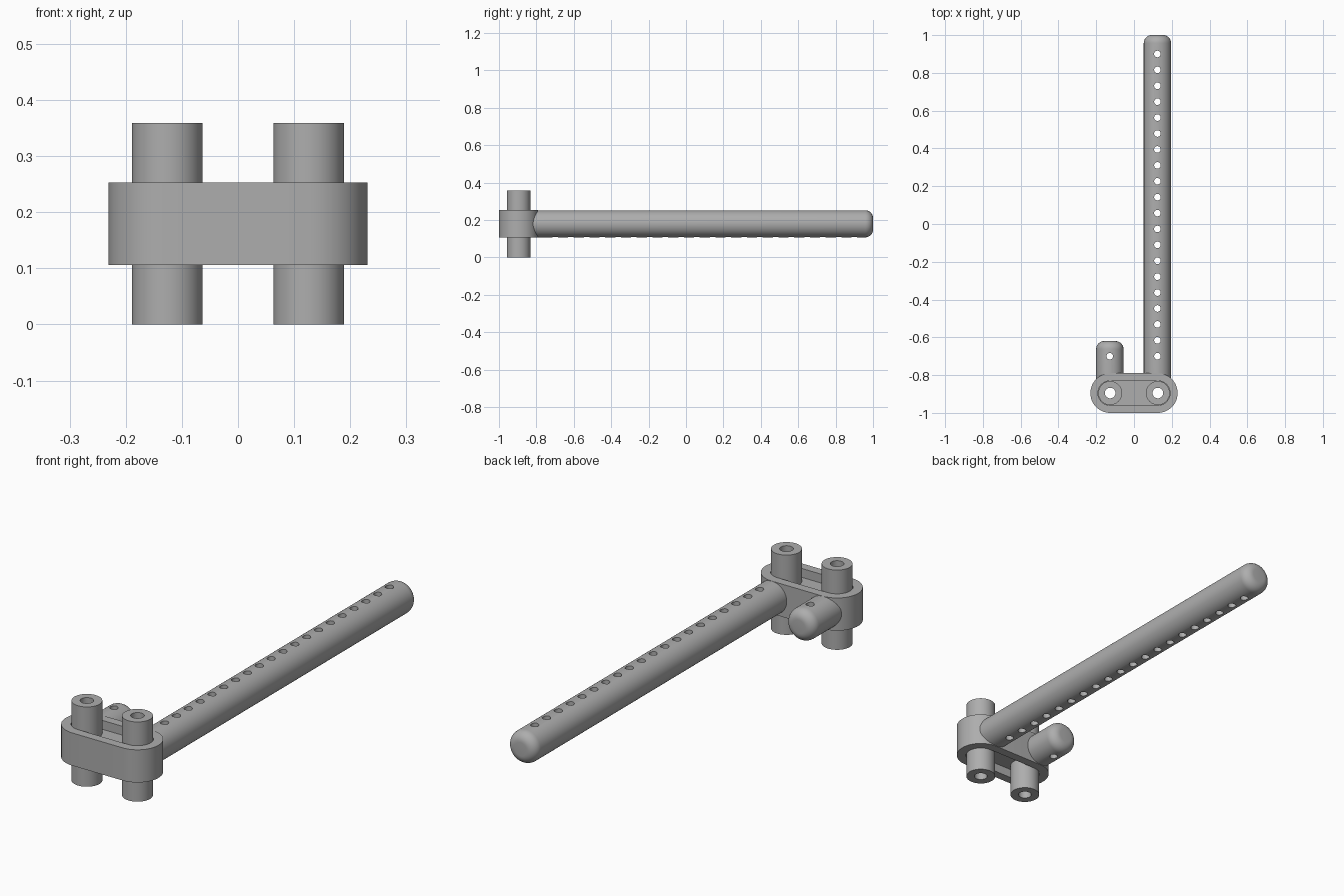
import bpy, bmesh, math
from mathutils import Matrix, Vector

if "Cube" in bpy.data.objects:
    bpy.data.objects.remove(bpy.data.objects["Cube"])

grey = bpy.data.materials.new("steel_grey")
grey.diffuse_color = (0.42, 0.42, 0.42, 1)
grey.use_nodes = True
grey.node_tree.nodes["Principled BSDF"].inputs["Base Color"].default_value = grey.diffuse_color

PIN_X, PIN_Y, ROD_Z, ROD_R = 0.126, -0.895, 0.18, 0.0725
Z0, Z1, TOP = 0.106, 0.253, 0.359


def make(name, bm, cutter=False):
    bmesh.ops.recalc_face_normals(bm, faces=bm.faces)
    me = bpy.data.meshes.new(name)
    bm.to_mesh(me)
    bm.free()
    me.materials.append(grey)
    ob = bpy.data.objects.new(name, me)
    bpy.context.collection.objects.link(ob)
    if cutter:
        ob.hide_render = True
        ob.hide_viewport = True
        ob.display_type = 'WIRE'
    return ob


def finish(ob, cutters=()):
    for c in cutters:
        m = ob.modifiers.new("cut", 'BOOLEAN')
        m.operation, m.solver, m.object = 'DIFFERENCE', 'EXACT', c
    bpy.ops.object.select_all(action='DESELECT')
    ob.select_set(True)
    bpy.context.view_layer.objects.active = ob
    for m in list(ob.modifiers):
        bpy.ops.object.modifier_apply(modifier=m.name)
    bpy.ops.object.shade_smooth_by_angle(angle=math.radians(35))


def stadium(bm, r, z0, z1, n=24):
    """Extruded slot shape running between the two pin centres."""
    pts = []
    for side, start in ((1, -math.pi / 2), (-1, math.pi / 2)):
        for i in range(n + 1):
            a = start + math.pi * i / n
            pts.append((side * PIN_X + r * math.cos(a), PIN_Y + r * math.sin(a), z0))
    face = bm.faces.new([bm.verts.new(p) for p in pts])
    res = bmesh.ops.extrude_face_region(bm, geom=[face], use_keep_orig=True)
    moved = [v for v in res["geom"] if isinstance(v, bmesh.types.BMVert)]
    bmesh.ops.translate(bm, verts=moved, vec=(0, 0, z1 - z0))


def cylinder(bm, x, y, r, z0, z1, n=48):
    bmesh.ops.create_cone(bm, cap_ends=True, segments=n, radius1=r, radius2=r,
                          depth=z1 - z0, matrix=Matrix.Translation((x, y, (z0 + z1) / 2)))


def rod(name, x, y0, y1, fillet=0.042, n=48):
    """Round bar along y with a filleted far end."""
    prof = [(0, y0), (ROD_R, y0)]
    for i in range(9):
        a = math.pi / 2 * i / 8
        prof.append((ROD_R - fillet + fillet * math.cos(a), y1 - fillet + fillet * math.sin(a)))
    prof.append((0, y1))
    bm = bmesh.new()
    vs = [bm.verts.new((x + r, y, ROD_Z)) for r, y in prof]
    es = [bm.edges.new(p) for p in zip(vs, vs[1:])]
    bmesh.ops.spin(bm, geom=vs + es, cent=Vector((x, 0, ROD_Z)), axis=(0, 1, 0),
                   angle=2 * math.pi, steps=n)
    bmesh.ops.remove_doubles(bm, verts=bm.verts, dist=1e-4)
    return make(name, bm)


# cutters: bores through the pins, slot recesses, row of rod holes
bm = bmesh.new()
for s in (-1, 1):
    cylinder(bm, s * PIN_X, PIN_Y, 0.028, -0.1, 0.5, 32)
bore_cutter = make("bore_cutter", bm, True)

bm = bmesh.new()
stadium(bm, 0.065, Z1 - 0.04, Z1 + 0.1)
stadium(bm, 0.065, Z0 - 0.1, Z0 + 0.04)
slot_cutter = make("slot_cutter", bm, True)

bm = bmesh.new()
for i in range(20):
    cylinder(bm, 0.124, -0.70 + i * 1.6 / 19, 0.0175, 0, 0.4, 20)
cylinder(bm, -0.128, -0.70, 0.0175, 0, 0.4, 20)
hole_cutter = make("rod_hole_cutter", bm, True)

# link block
bm = bmesh.new()
stadium(bm, 0.105, Z0, Z1)
finish(make("link_block", bm), (slot_cutter, bore_cutter))

# hollow pins
for name, s in (("left_pin", -1), ("right_pin", 1)):
    bm = bmesh.new()
    cylinder(bm, s * PIN_X, PIN_Y, 0.063, 0, TOP)
    finish(make(name, bm), (bore_cutter,))

# rods
finish(rod("long_rod", 0.124, -0.829, 1.0), (hole_cutter,))
finish(rod("short_rod", -0.128, -0.829, -0.62), (hole_cutter,))
